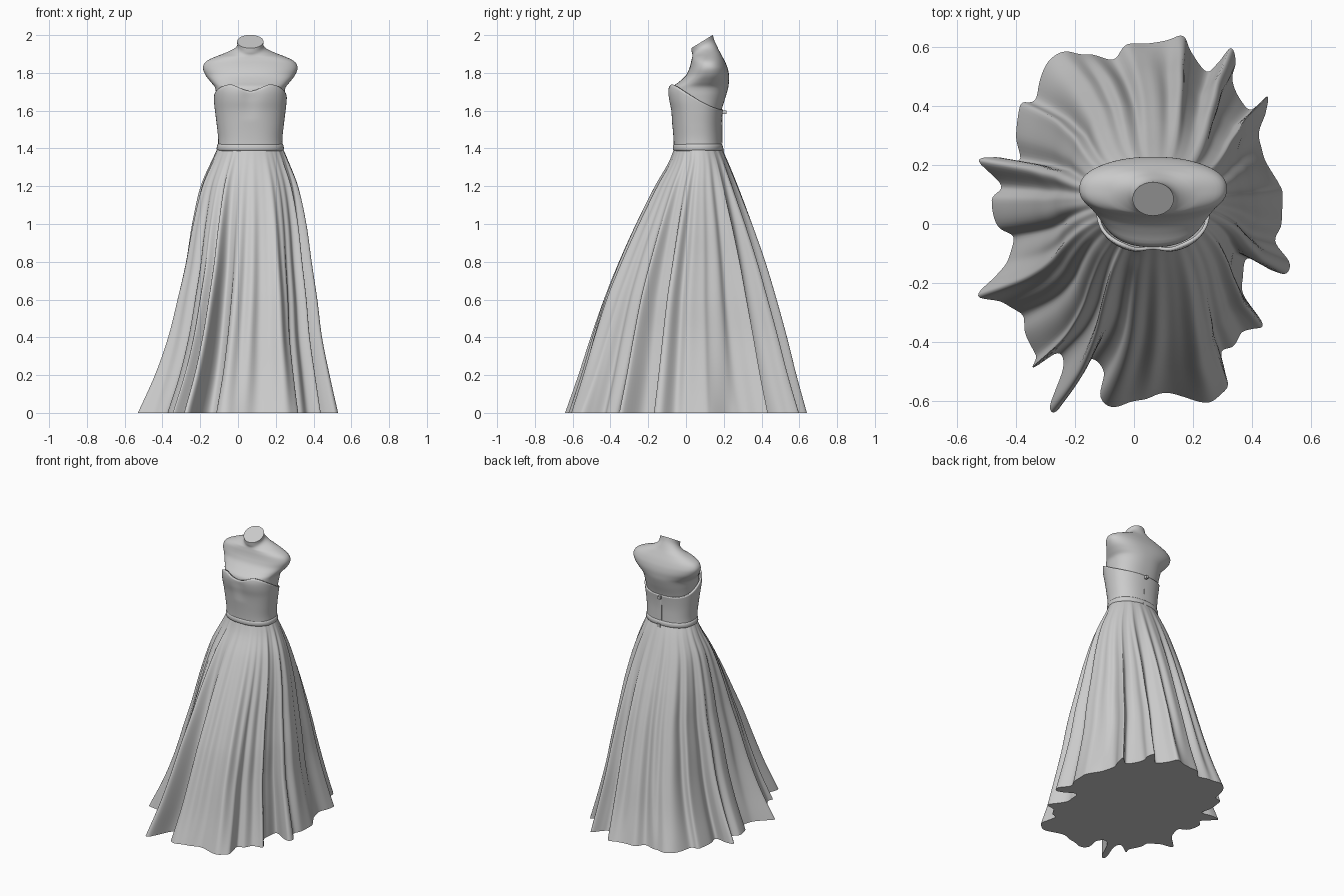
import bpy, bmesh, math
from mathutils import Vector

if "Cube" in bpy.data.objects:
    bpy.data.objects.remove(bpy.data.objects["Cube"])

CX = 0.065  # centre line of the body


def sgn_pow(v, p):
    return math.copysign(abs(v) ** p, v)


def interp(table, z):
    """Smooth (Hermite) lookup in rows of (z, values...)."""
    n = len(table)
    z = min(max(z, table[0][0]), table[-1][0])
    i = max(k for k in range(n - 1) if table[k][0] <= z)
    a, b = table[i], table[i + 1]
    p, q = table[max(i - 1, 0)], table[min(i + 2, n - 1)]
    h = b[0] - a[0]
    t = (z - a[0]) / h
    out = []
    for c in range(1, len(a)):
        ma = (b[c] - p[c]) / (b[0] - p[0]) * h
        mb = (q[c] - a[c]) / (q[0] - a[0]) * h
        out.append((2*t**3 - 3*t**2 + 1) * a[c] + (t**3 - 2*t**2 + t) * ma
                   + (3*t**2 - 2*t**3) * b[c] + (t**3 - t**2) * mb)
    return out


def loft(name, rings, cap_bottom=False, cap_top=False, closed=False, angle=40):
    """Skin a stack of closed rings into one smooth object."""
    bm = bmesh.new()
    rows = [[bm.verts.new(p) for p in r] for r in rings]
    n = len(rows[0])
    pairs = list(zip(rows, rows[1:]))
    if closed:
        pairs.append((rows[-1], rows[0]))
    for lo, hi in pairs:
        for i in range(n):
            j = (i + 1) % n
            bm.faces.new((lo[i], lo[j], hi[j], hi[i]))
    if cap_bottom:
        bm.faces.new(rows[0][::-1])
    if cap_top:
        bm.faces.new(rows[-1])
    bmesh.ops.recalc_face_normals(bm, faces=bm.faces)
    mesh = bpy.data.meshes.new(name)
    bm.to_mesh(mesh)
    bm.free()
    ob = bpy.data.objects.new(name, mesh)
    bpy.context.collection.objects.link(ob)
    bpy.ops.object.select_all(action='DESELECT')
    ob.select_set(True)
    bpy.context.view_layer.objects.active = ob
    bpy.ops.object.shade_smooth_by_angle(angle=math.radians(angle))
    return ob


def oval(theta, rx, yf, yb, power=2.4):
    """Point on a rounded body section from front yf to back yb."""
    e = 2 / power
    return (CX + rx * sgn_pow(math.cos(theta), e),
            (yf + yb) / 2 + (yb - yf) / 2 * sgn_pow(math.sin(theta), e))


# Skirt: hem outline, draped up to the waist
HEM = [(.12, .64), (.17, .635), (.20, .59), (.25, .525), (.29, .555), (.33, .60), (.345, .55),
       (.34, .50), (.37, .43), (.40, .39), (.455, .435), (.45, .38), (.43, .32), (.44, .27),
       (.445, .21), (.50, .14), (.51, .09), (.50, 0), (.49, -.06), (.53, -.13), (.515, -.17),
       (.47, -.16), (.39, -.12), (.375, -.19), (.38, -.25), (.435, -.34), (.41, -.365),
       (.37, -.38), (.34, -.42), (.30, -.44), (.31, -.50), (.325, -.57), (.28, -.60), (.21, -.61),
       (.12, -.585), (.03, -.60), (-.05, -.635), (-.11, -.595), (-.10, -.51), (-.14, -.47),
       (-.19, -.51), (-.25, -.63), (-.28, -.62), (-.24, -.50), (-.26, -.45), (-.34, -.495),
       (-.33, -.45), (-.37, -.37), (-.385, -.31), (-.44, -.27), (-.53, -.25), (-.47, -.18),
       (-.42, -.12), (-.41, -.05), (-.46, -.01), (-.48, .08), (-.45, .13), (-.53, .215),
       (-.46, .225), (-.39, .22), (-.40, .30), (-.385, .40), (-.345, .42), (-.32, .48),
       (-.28, .565), (-.22, .595), (-.15, .575), (-.07, .57), (-.02, .615), (.05, .615)]
# z, left, right, front, back
SKIRT = [(0, -.53, .53, -.64, .64), (.2, -.44, .485, -.57, .585), (.4, -.37, .445, -.505, .535),
         (.6, -.32, .42, -.435, .48), (.8, -.275, .39, -.355, .42), (1.0, -.243, .362, -.265, .35),
         (1.2, -.198, .318, -.165, .275), (1.33, -.142, .268, -.09, .222),
         (1.4, -.108, .238, -.063, .19)]

hem = []
SUB = 6
for i in range(len(HEM)):
    p0, p1, p2, p3 = [Vector(HEM[(i + k) % len(HEM)]) for k in (-1, 0, 1, 2)]
    for s in range(SUB):
        t = s / SUB
        hem.append(.5 * (2*p1 + (p2 - p0)*t + (2*p0 - 5*p1 + 4*p2 - p3)*t*t
                         + (3*p1 - p0 - 3*p2 + p3)*t**3))
hem = [Vector((p.x / .53, p.y / .64)) for p in hem]
N = len(hem)
W = 14
smooth = []
for i in range(N):
    s = sum((hem[(i + k) % N].normalized() for k in range(-W, W + 1)), Vector((0, 0)))
    smooth.append(s.normalized())


def pleat(p, z):
    """Small extra gathers that fade out at the waist and the hem."""
    a = math.atan2(p.y, p.x)
    wave = math.sin(21 * a + .6) + .6 * math.sin(34 * a + 2)
    return 1 + .024 * wave * math.sin(math.pi * min(1, .08 + .92 * z / 1.4)) ** .7


rings = []
ROWS = 48
for r in range(ROWS + 1):
    z = 1.4 * r / ROWS
    amt = .03 + .97 * (1 - z / 1.4) ** .78
    q = [smooth[i].lerp(hem[i], amt) * pleat(smooth[i], z) for i in range(N)]
    x0, x1 = min(p.x for p in q), max(p.x for p in q)
    y0, y1 = min(p.y for p in q), max(p.y for p in q)
    l, rt, f, b = interp(SKIRT, z)
    rings.append([(l + (rt - l) * (p.x - x0) / (x1 - x0),
                   f + (b - f) * (p.y - y0) / (y1 - y0), z) for p in q])
loft("skirt", rings, cap_bottom=True, angle=60)

# Waistband: rounded band between skirt and bodice
M = 96
ANG = [2 * math.pi * i / M for i in range(M)]
band = [(1.385, -.01), (1.388, .002), (1.396, .006), (1.412, .005), (1.422, .001), (1.427, -.01)]
loft("waistband", [[(*oval(a, .172 + o, -.064 - o, .19 + o, 2.2), z) for a in ANG]
                   for z, o in band], closed=True, angle=60)

# Bodice: strapless shell with a sweetheart top edge, lower at the back
BODICE = [(1.39, .171, -.064, .19), (1.45, .170, -.066, .188), (1.52, .177, -.072, .188),
          (1.6, .187, -.082, .195), (1.66, .193, -.096, .205), (1.71, .194, -.100, .212),
          (1.76, .190, -.086, .222)]


def top_edge(a):
    x, y = oval(a, .19, -.095, .205)
    u = min(max((.2 - y) / .28, 0), 1.0)
    dip = .046 * math.exp(-((x - CX) / .085) ** 2) if y < 0 else 0
    return 1.605 + .145 * u ** 1.4 - dip


rings = []
for r in range(25):
    ring = []
    for a in ANG:
        z = 1.39 + (top_edge(a) - 1.39) * r / 24
        x, y = oval(a, *interp(BODICE, z), 2.3)
        if y < .05:  # soft hollow between the two sides of the bust
            y += .014 * math.exp(-((x - CX) / .045) ** 2) * min(max((z - 1.55) / .12, 0), 1)
        ring.append((x, y, z))
    rings.append(ring)
bodice = loft("bodice", rings, angle=60)
shell = bodice.modifiers.new("thickness", 'SOLIDIFY')
shell.thickness = .012
shell.offset = -1

# Torso form: chest, cut-off shoulders and slanted neck (z, half width, front, back, tilt)
TORSO = [(1.5, .158, -.053, .173, 0), (1.6, .170, -.062, .188, 0), (1.68, .180, -.078, .212, 0),
         (1.725, .188, -.072, .224, 0), (1.75, .208, -.040, .227, 0), (1.785, .235, -.002, .228, 0),
         (1.82, .250, .016, .222, 0), (1.845, .246, .024, .213, 0), (1.865, .228, .028, .203, .002),
         (1.885, .186, .032, .190, .006), (1.903, .135, .034, .176, .014),
         (1.922, .088, .034, .162, .024), (1.94, .070, .031, .150, .032), (1.966, .070, .028, .142, .035)]
rings = []
for r in range(61):
    z = 1.5 + .466 * r / 60
    rx, yf, yb, tilt = interp(TORSO, z)
    ring = []
    for a in ANG:
        x, y = oval(a, rx, yf, yb, 2.3 if z < 1.9 else 2)
        ring.append((x, y, z + tilt * math.sin(a)))
    rings.append(ring)
loft("torso_form", rings, cap_bottom=True, cap_top=True, angle=45)


# Back fastening: narrow placket with small tabs at its top and at the waist
def block(name, loc, size):
    bpy.ops.mesh.primitive_cube_add(size=1, location=loc)
    ob = bpy.context.object
    ob.name = name
    ob.scale = size
    bev = ob.modifiers.new("soft_edges", 'BEVEL')
    bev.width = .003
    bev.segments = 2


block("back_placket", (CX, .187, 1.51), (.012, .01, .17))
block("top_tab", (CX, .203, 1.592), (.018, .022, .02))
block("waist_tab", (CX + .01, .196, 1.385), (.025, .01, .03))
